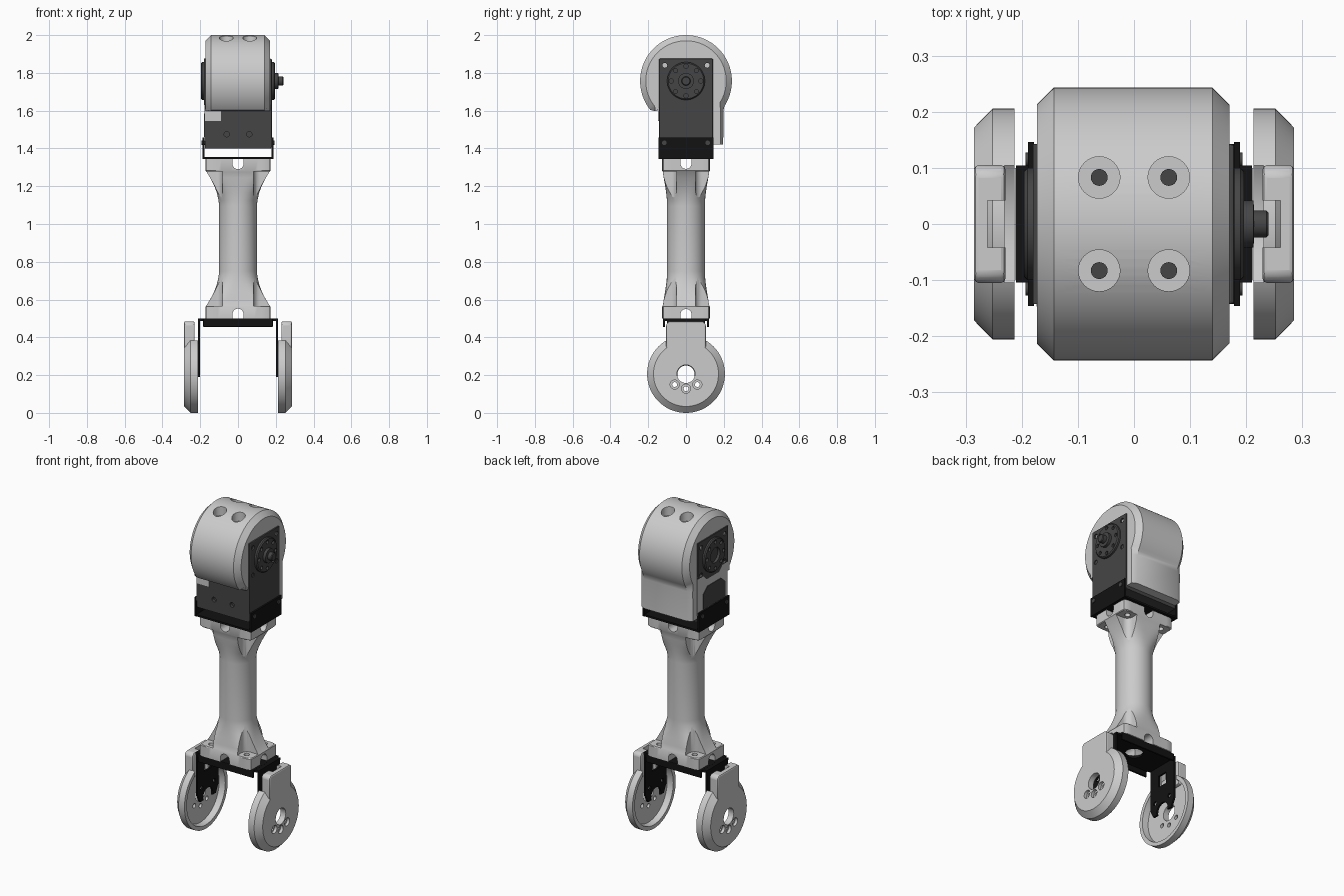
import bpy, bmesh
from math import cos, sin, pi, radians
from mathutils import Vector

if "Cube" in bpy.data.objects:
    bpy.data.objects.remove(bpy.data.objects["Cube"])


def material(name, v):
    m = bpy.data.materials.new(name)
    m.diffuse_color = (v, v, v, 1)
    m.use_nodes = True
    m.node_tree.nodes["Principled BSDF"].inputs["Base Color"].default_value = m.diffuse_color
    return m


DARK, BLACK = material("dark_grey", 0.06), material("black", 0.006)


def loft(name, rings, mat=None, angle=30):
    """Skin a stack of closed rings and cap both ends."""
    bm = bmesh.new()
    loops = [[bm.verts.new(p) for p in r] for r in rings]
    n = len(loops[0])
    for a, b in zip(loops, loops[1:]):
        for i in range(n):
            bm.faces.new((a[i], a[(i + 1) % n], b[(i + 1) % n], b[i]))
    bm.faces.new(loops[0][::-1])
    bm.faces.new(loops[-1])
    bmesh.ops.recalc_face_normals(bm, faces=bm.faces)
    me = bpy.data.meshes.new(name)
    bm.to_mesh(me)
    bm.free()
    ob = bpy.data.objects.new(name, me)
    bpy.context.collection.objects.link(ob)
    if mat:
        me.materials.append(mat)
    smooth(ob, angle)
    return ob


def activate(ob):
    bpy.ops.object.select_all(action='DESELECT')
    ob.select_set(True)
    bpy.context.view_layer.objects.active = ob


def smooth(ob, angle=30):
    activate(ob)
    bpy.ops.object.shade_smooth_by_angle(angle=radians(angle))


def prism(name, yz, x0, x1, mat=None):
    return loft(name, [[(x, y, z) for y, z in yz] for x in (x0, x1)], mat)


def box(name, x, y, z, mat=None):
    return prism(name, [(y[0], z[0]), (y[1], z[0]), (y[1], z[1]), (y[0], z[1])], x[0], x[1], mat)


def turned(name, prof, c, axis='x', mat=None, n=48):
    """Lathe (position, radius) pairs about an axis through c."""
    rings = []
    for p, r in prof:
        ring = []
        for i in range(n):
            u, v = r * cos(2 * pi * i / n), r * sin(2 * pi * i / n)
            d = {'x': (p, u, v), 'y': (u, p, v), 'z': (u, v, p)}[axis]
            ring.append(Vector(c) + Vector(d))
        rings.append(ring)
    return loft(name, rings, mat)


def cyl(name, c, r, a, b, axis='x', mat=None, n=24):
    return turned(name, [(a, r), (b, r)], c, axis, mat, n)


def cut(ob, *cutters):
    """Subtract each cutter; undo any cut that leaves far too little behind."""
    for c in cutters:
        before = ob.data.copy()
        size = Vector(ob.dimensions)
        for solver in ('EXACT', 'FLOAT'):
            m = ob.modifiers.new("cut", 'BOOLEAN')
            m.operation, m.solver, m.object = 'DIFFERENCE', solver, c
            activate(ob)
            bpy.ops.object.modifier_apply(modifier=m.name)
            bpy.context.view_layer.update()
            zs = [v.co.z for v in ob.data.vertices]
            if zs and max(zs) - min(zs) > 0.9 * size.z:
                break
            ob.data = before.copy()
        bpy.data.objects.remove(c)
    smooth(ob)


def bevel(ob, w, seg=2):
    m = ob.modifiers.new("bevel", 'BEVEL')
    m.width, m.segments, m.limit_method = w, seg, 'ANGLE'
    activate(ob)
    bpy.ops.object.modifier_apply(modifier=m.name)
    smooth(ob)


# Head shell: round hood with a straight leg down the back
HZ = 1.757


def hood(x, d):
    arc = [radians(219 - 252 * i / 64) for i in range(65)]
    r = 0.243 - d
    pts = [(-0.143, 1.62), (-0.15, 1.6), (-0.165, 1.598)]
    pts += [(r * cos(a), HZ + r * sin(a)) for a in arc]
    pts += [(0.198 - d * 0.5, 1.60), (0.197 - d * 0.5, 1.42), (0.14, 1.42), (0.14, 1.62)]
    return [(x, y, z) for y, z in pts]


shell = loft("head_shell", [hood(-0.173, 0.03), hood(-0.143, 0), hood(0.14, 0), hood(0.17, 0.03)])
for x in (-0.062, 0.062):
    for y in (-0.083, 0.083):
        cut(shell, cyl("c", (x, y, 0), 0.037, 1.94, 2.1, 'z', n=32))
        cyl("shell_screw", (x, y, 0), 0.015, 1.93, 1.943, 'z', DARK)

# Motor body
body = box("motor_body", (-0.174, 0.174), (-0.143, 0.143), (1.40, 1.70), DARK)
cut(body, *[cyl("c", (x, 0, 1.475), 0.014, -0.2, -0.125, 'y') for x in (-0.06, 0.06)])
box("front_cover_step", (-0.174, -0.09), (-0.147, -0.13), (1.545, 1.61))
plate = box("motor_side_plate", (0.165, 0.179), (-0.143, 0.143), (1.405, 1.875), DARK)
bevel(plate, 0.006)
left = prism("motor_left_plate", [(-0.143, 1.66), (-0.09, 1.66), (-0.06, 1.63), (0.06, 1.63),
             (0.09, 1.66), (0.143, 1.66), (0.143, 1.875), (-0.143, 1.875)], -0.18, -0.165, DARK)
prism("left_cover", [(-0.143, 1.44), (0.143, 1.44), (0.143, 1.67), (-0.143, 1.67)], -0.177, -0.16)
prism("left_cover_hump", [(-0.12, 1.46), (0.09, 1.46), (0.09, 1.55), (0.05, 1.585),
      (-0.08, 1.585), (-0.12, 1.55)], -0.18, -0.17, DARK)
for y in (-0.112, 0.112):
    for z in (1.84, 1.675):
        cut(plate, cyl("c", (0, y, z), 0.013, 0.17, 0.2))
        cut(left, cyl("c", (0, y, z), 0.013, -0.2, -0.17))

# Output horns and shaft
for s, name in ((1, "right_horn"), (-1, "left_horn")):
    horn = turned(name, [(s * 0.16, 0.1), (s * 0.19, 0.1), (s * 0.196, 0.094)], (0, 0, HZ), mat=DARK)
    cut(horn, *[cyl("c", (0, 0.078 * cos(k * pi / 4), HZ + 0.078 * sin(k * pi / 4)),
                    0.011, s * 0.182, s * 0.22, n=16) for k in range(8)])
    if s < 0:
        cut(horn, cyl("c", (0, 0, HZ), 0.045, -0.175, -0.22))
turned("output_shaft", [(0.18, 0.042), (0.213, 0.042), (0.214, 0.024), (0.236, 0.024), (0.24, 0.02)],
       (0, 0, HZ), mat=DARK, n=32)

# Upper bracket: black U under the motor
box("upper_bracket_base", (-0.188, 0.188), (-0.143, 0.143), (1.343, 1.354), BLACK)
for s in (-1, 1):
    box("upper_bracket_side", sorted((s * 0.178, s * 0.189)), (-0.146, 0.146), (1.343, 1.457), BLACK)
    for y in (-0.115, 0.115):
        cyl("bracket_screw", (0, y, 1.43), 0.012, s * 0.17, s * 0.193, mat=DARK)


# Limb: round column flaring to a rectangular flange at both ends
def section(z, a, b, n):
    out = []
    for i in range(72):
        c, s = cos(2 * pi * i / 72), sin(2 * pi * i / 72)
        r = (abs(c / a) ** n + abs(s / b) ** n) ** (-1 / n)
        out.append((r * c, r * s, z))
    return out


half = [(0.5, 0.172, 0.126, 20), (0.563, 0.172, 0.126, 20), (0.57, 0.166, 0.122, 10),
        (0.60, 0.148, 0.118, 6), (0.64, 0.127, 0.111, 3.6), (0.68, 0.112, 0.105, 2.6),
        (0.72, 0.103, 0.101, 2.1), (0.75, 0.1, 0.1, 2)]
full = half + [(1.845 - z, a, b, n) for z, a, b, n in reversed(half)]
limb = loft("limb_column", [section(*h) for h in full])


def pocket(sx, sy, z0, z1):
    """Screw pocket: rounded inside, open to the outer corner."""
    pts = [(0.2, 0.049), (0.2, 0.2), (0.082, 0.2)]
    pts += [(0.118 + 0.036 * cos(a), 0.085 + 0.036 * sin(a))
            for a in (radians(180 + 90 * i / 8) for i in range(9))]
    return loft("c", [[(sx * x, sy * y, z) for x, y in pts] for z in (z0, z1)])


def arch(axis, w, foot, top, d):
    """Round-ended slot running through the flange."""
    pts = [(-w, foot), (w, foot)]
    pts += [(w * cos(pi * i / 12), top + d * w * sin(pi * i / 12)) for i in range(13)]
    pts += []
    pts.pop()
    pts.append((-w, top))
    return loft("c", [[(p, u, z) if axis == 'x' else (u, p, z) for u, z in pts] for p in (-0.3, 0.3)])


for lo, hi, top, foot, d in ((0.567, 0.85, 0.522, 0.47, 1), (0.995, 1.278, 1.32, 1.38, -1)):
    # near the top the arch points down, matching its mirror image at the bottom
    for sx in (-1, 1):
        for sy in (-1, 1):
            a, b = (0.48, 0.6) if d > 0 else (1.25, 1.37)
            cut(limb, pocket(sx, sy, lo, hi), cyl("c", (sx * 0.118, sy * 0.085, 0), 0.016, a, b, 'z', n=18))
    cut(limb, arch('y', 0.03, foot, top, d), arch('x', 0.0293, foot + d * 0.003, top - d * 0.001, d))

# Lower bracket: black inverted U with stiffening lips
for nm, x, y, z in (("lower_bracket_base", 0.186, 0.118, 0.5), ("lower_bracket_strap", 0.21, 0.104, 0.4995)):
    base = box(nm, (-x, x), (-y, y), (z - 0.013, z), BLACK)
    cut(base, cyl("c", (0, 0, 0), 0.05, 0.4, 0.6, 'z'))
for s in (-1, 1):
    lip = prism("lower_bracket_lip", [(s * 0.11, 0.455), (s * 0.122, 0.455), (s * 0.122, 0.5), (s * 0.11, 0.5)],
                -0.185, 0.185, BLACK)
    bevel(lip, 0.004)
    arm = prism("lower_bracket_arm", [(-0.1, 0.5), (-0.1, 0.24), (-0.075, 0.19), (0.075, 0.19),
                (0.1, 0.24), (0.1, 0.5)], s * 0.2, s * 0.211, BLACK)
    cut(arm, cyl("c", (0, 0, 0.205), 0.046, -0.3, 0.3), box("c", (-0.3, 0.3), (-0.032, 0.032), (0.36, 0.43)),
        *[cyl("c", (0, y, 0.27), 0.012, -0.3, 0.3) for y in (-0.06, 0.06)])

# Dished joint covers with an upright tab
for s, side in ((-1, "left"), (1, "right")):
    prof = [(0.285, 0.001), (0.285, 0.172), (0.252, 0.206), (0.213, 0.206), (0.213, 0.183), (0.25, 0.178), (0.25, 0.001)]
    disc = turned(side + "_joint_cover", [(s * x, r) for x, r in prof], (0, 0, 0.206), n=64)
    cut(disc, cyl("c", (0, 0, 0.206), 0.048, -0.4, 0.4, n=32),
        box("c", sorted((s * 0.2, s * 0.231)), (-0.104, 0.104), (0.33, 0.5)))
    for y, z in ((-0.06, 0.15), (0, 0.128), (0.06, 0.15)):
        cut(disc, cyl("c", (0, y, z), 0.024, s * 0.268, s * 0.3), cyl("c", (0, y, z), 0.013, s * 0.2, s * 0.3))
    tab = prism(side + "_cover_tab", [(-0.105, 0.335), (0.105, 0.335), (0.105, 0.47), (0.09, 0.485),
                (-0.09, 0.485), (-0.105, 0.47)], s * 0.229, s * 0.285)
    bevel(tab, 0.008)
    cut(tab, box("c", sorted((s * 0.2, s * 0.261)), (-0.042, 0.042), (0.3, 0.6)))
